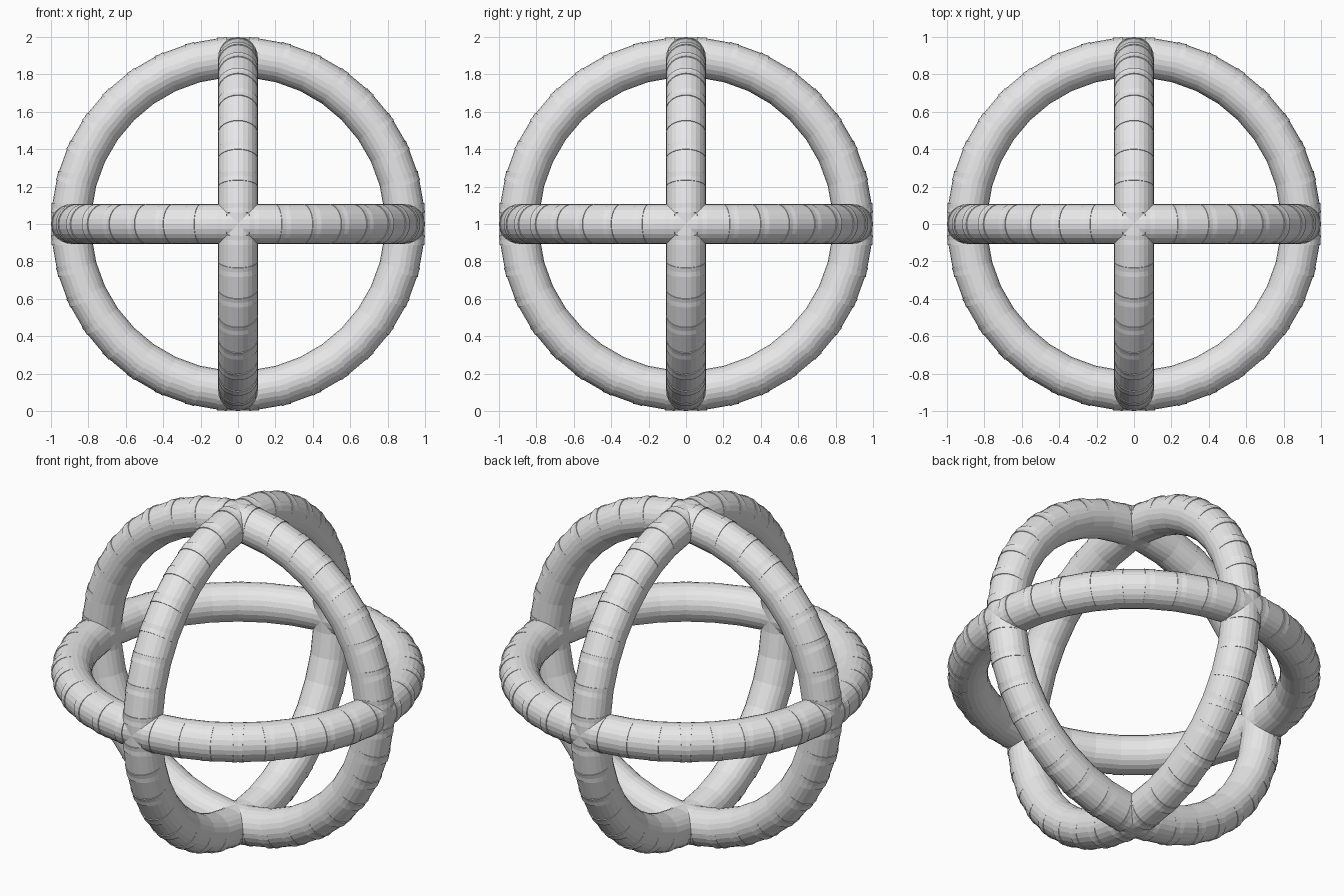
import bpy, bmesh, math
from mathutils import Matrix

if "Cube" in bpy.data.objects:
    bpy.data.objects.remove(bpy.data.objects["Cube"])

SEGMENTS = 36        # short straight tubes per ring
SIDES = 24           # facets around each tube
TUBE_R = 0.107
RING_R = 0.889
TUBE_LEN = 0.224     # longer than the spacing, so tube ends overlap as ridges

grey = bpy.data.materials.new("light grey")
grey.diffuse_color = (0.8, 0.8, 0.8, 1)
grey.use_nodes = True
grey.node_tree.nodes["Principled BSDF"].inputs["Base Color"].default_value = grey.diffuse_color


def ring(name, turn):
    """A ring of overlapping straight tubes, built flat in XY and then turned."""
    bm = bmesh.new()
    place = Matrix.Translation((0, 0, 1)) @ turn
    lay_down = Matrix.Rotation(math.pi / 2, 4, 'X')   # tube axis along the ring
    for i in range(SEGMENTS):
        spin = Matrix.Rotation(2 * math.pi * i / SEGMENTS, 4, 'Z')
        bmesh.ops.create_cone(
            bm, cap_ends=True, segments=SIDES, radius1=TUBE_R, radius2=TUBE_R,
            depth=TUBE_LEN,
            matrix=place @ spin @ Matrix.Translation((RING_R, 0, 0)) @ lay_down)
    mesh = bpy.data.meshes.new(name)
    bm.to_mesh(mesh)
    bm.free()
    mesh.materials.append(grey)
    obj = bpy.data.objects.new(name, mesh)
    bpy.context.collection.objects.link(obj)


# Three rings at right angles, sharing one centre
ring("level_ring", Matrix.Identity(4))
ring("front_ring", Matrix.Rotation(math.pi / 2, 4, 'X'))
ring("side_ring", Matrix.Rotation(math.pi / 2, 4, 'Y'))
